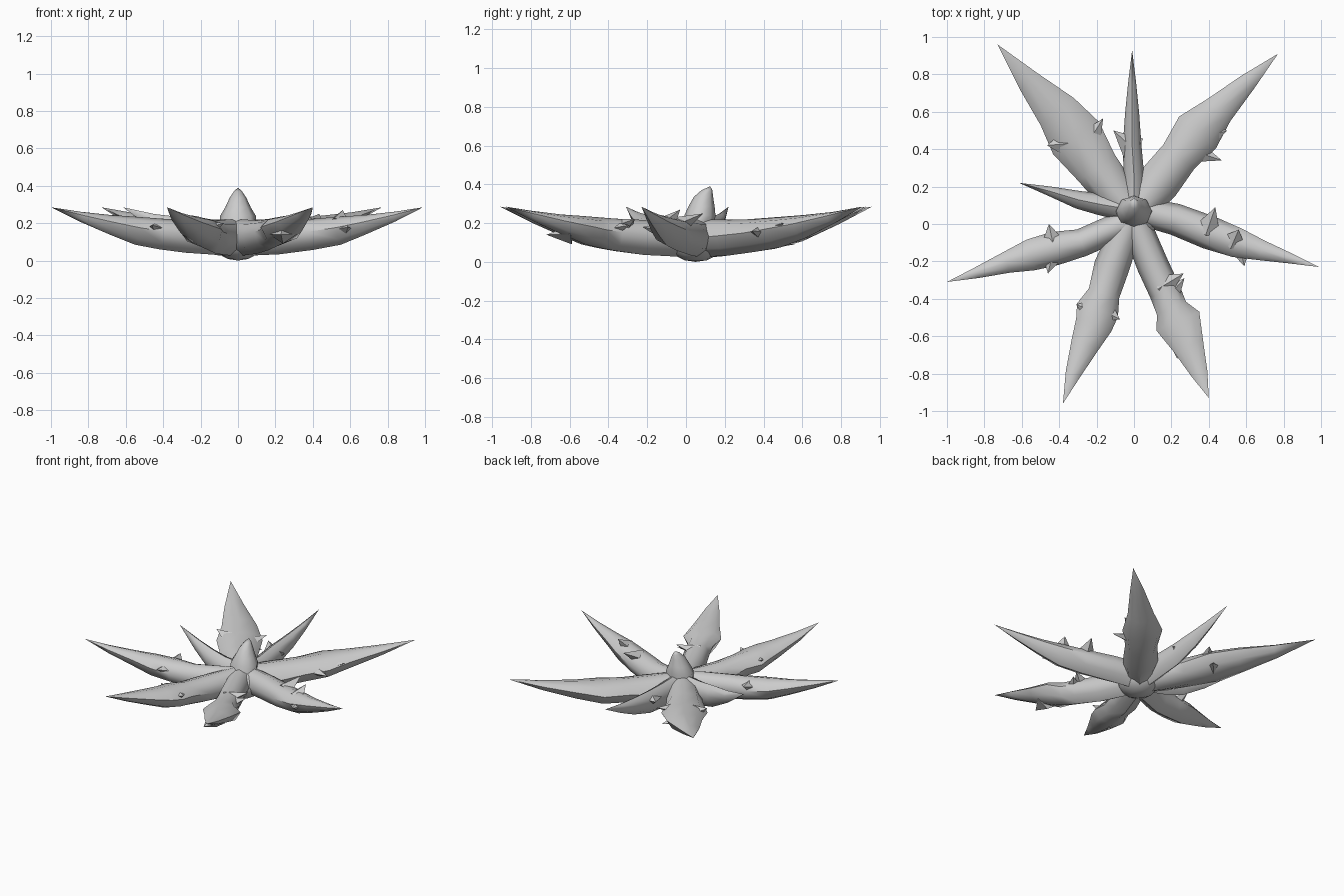
import bpy, bmesh, math
from mathutils import Vector

if "Cube" in bpy.data.objects:
    bpy.data.objects.remove(bpy.data.objects["Cube"])

grey = bpy.data.materials.new("pale grey")
grey.diffuse_color = (0.6, 0.6, 0.6, 1)
grey.use_nodes = True
grey.node_tree.nodes["Principled BSDF"].inputs["Base Color"].default_value = grey.diffuse_color

# leaf height profile: (fraction of length, underside z, upper side z)
PROFILE = [(0, .025, .22), (.15, .025, .22), (.27, .04, .215), (.42, .06, .225),
           (.55, .085, .235), (.7, .145, .245), (.85, .21, .262), (1, .28, .29)]


def heights(t):
    for a, b in zip(PROFILE, PROFILE[1:]):
        if t <= b[0]:
            f = (t - a[0]) / (b[0] - a[0])
            return a[1] + f * (b[1] - a[1]), a[2] + f * (b[2] - a[2])
    return PROFILE[-1][1:]


def loft(name, rings, tip):
    """Skin rings of points, ending in a single tip."""
    bm = bmesh.new()
    vs = [[bm.verts.new(p) for p in r] for r in rings]
    n = len(vs[0])
    for a, b in zip(vs, vs[1:]):
        for i in range(n):
            j = (i + 1) % n
            bm.faces.new((a[i], a[j], b[j], b[i]))
    end = bm.verts.new(tip)
    for i in range(n):
        bm.faces.new((vs[-1][i], vs[-1][(i + 1) % n], end))
    bm.faces.new(vs[0][::-1])
    bmesh.ops.recalc_face_normals(bm, faces=bm.faces)
    finish(name, bm)


def finish(name, bm):
    me = bpy.data.meshes.new(name)
    bm.to_mesh(me)
    bm.free()
    ob = bpy.data.objects.new(name, me)
    bpy.context.collection.objects.link(ob)
    me.materials.append(grey)
    bpy.ops.object.select_all(action='DESELECT')
    ob.select_set(True)
    bpy.context.view_layer.objects.active = ob
    bpy.ops.object.shade_smooth_by_angle(angle=math.radians(50))


def leaf(name, stations, tip, thorns=()):
    """stations: x, y, half width along the leaf; thorns: base xy, tip xyz."""
    tip = Vector(tip)
    pts = [Vector(s[:2]) for s in stations] + [tip]
    rings = []
    for i, (x, y, w) in enumerate(stations):
        d = (pts[i + 1] - pts[max(i - 1, 0)]).normalized()
        side = Vector((-d.y, d.x))
        t = Vector((x, y)).length / tip.length
        lo, hi = heights(t)
        h = hi - lo
        edge = lo + h * (.5 + .2 * t)              # edges rise towards the tip
        section = [(1, edge), (.66, hi - .12 * h), (0, hi), (-.66, hi - .12 * h),
                   (-1, edge), (-.72, lo + .2 * h), (0, lo), (.72, lo + .2 * h)]
        rings.append([(x + side.x * w * s, y + side.y * w * s, z) for s, z in section])
    loft(name, rings, (tip.x, tip.y, .285))
    # broad ragged thorns, sunk into the leaf edge
    for k, (bx, by, tx, ty, tz) in enumerate(thorns):
        end = Vector((tx, ty, tz))
        base = Vector((bx, by, .4 * tz + .085))
        d = (end - base).normalized()
        u = d.cross(Vector((0, 0, 1))).normalized()
        v = u.cross(d)
        ring = [base + u * .075 * math.cos(a) + v * .05 * math.sin(a)
                for a in (0, math.pi / 2, math.pi, 1.5 * math.pi)]
        loft(f"{name}_thorn_{k + 1}", [ring], end)


# eight radiating leaves
leaf("back_left_leaf",
     [(-.02, .06, .08), (-.10, .17, .11), (-.20, .30, .12), (-.31, .46, .15),
      (-.41, .60, .115), (-.56, .76, .065)], (-.73, .96),
     [(-.25, .43, -.165, .565, .2), (-.36, .43, -.465, .42, .22), (-.29, .46, -.2, .56, .09)])
leaf("back_leaf",
     [(0, .1, .07), (0, .25, .055), (-.01, .42, .05), (-.01, .6, .037), (-.01, .75, .022)],
     (-.01, .93), [(0, .4, -.11, .5, .2)])
leaf("back_right_leaf",
     [(.02, .08, .09), (.13, .22, .115), (.24, .36, .105), (.34, .49, .13),
      (.455, .61, .085), (.61, .76, .048)], (.77, .91),
     [(.29, .4, .47, .34, .16), (.35, .45, .50, .50, .2)])
leaf("right_leaf",
     [(.03, .07, .075), (.22, .025, .085), (.4, -.045, .09), (.55, -.10, .08),
      (.68, -.14, .055), (.84, -.185, .027)], (.99, -.23),
     [(.39, -.04, .435, .09, .25), (.56, -.1, .59, -.225, .18), (.53, -.1, .56, -.03, .27)])
leaf("front_right_leaf",
     [(.01, -.0, .08), (.10, -.22, .085), (.165, -.36, .085), (.20, -.45, .085),
      (.235, -.52, .125), (.29, -.65, .085), (.35, -.80, .045)], (.40, -.93),
     [(.14, -.34, .265, -.265, .22), (.17, -.4, .27, -.29, .19), (.24, -.59, .23, -.72, .14)])
leaf("front_left_leaf",
     [(-.03, .0, .08), (-.12, -.23, .095), (-.16, -.37, .085), (-.195, -.46, .115),
      (-.215, -.54, .1), (-.26, -.64, .078), (-.325, -.8, .042)], (-.38, -.96),
     [(-.21, -.47, -.31, -.43, .2), (-.17, -.46, -.075, -.51, .2), (-.24, -.54, -.31, -.59, .15)])
leaf("left_leaf",
     [(-.03, .01, .075), (-.28, -.10, .075), (-.42, -.13, .09), (-.55, -.165, .085),
      (-.68, -.205, .058), (-.84, -.26, .03)], (-1.0, -.31),
     [(-.43, -.12, -.455, .0, .21), (-.43, -.14, -.46, -.265, .19)])
leaf("short_left_leaf",
     [(-.03, .08, .07), (-.18, .105, .058), (-.30, .13, .048), (-.45, .175, .026)],
     (-.615, .22))

# swollen core where the leaves meet
bm = bmesh.new()
bmesh.ops.create_uvsphere(bm, u_segments=12, v_segments=8, radius=1)
for v in bm.verts:
    v.co = Vector((v.co.x * .14, v.co.y * .15 + .05, v.co.z * .11 + .11))
finish("core", bm)

# upright pointed bud, leaning to the back
bud = [(.17, .06, .10, .085), (.24, .072, .095, .08), (.285, .08, .068, .068),
       (.335, .09, .045, .05), (.37, .108, .022, .028)]
loft("centre_bud",
     [[(rx * math.cos(k * math.pi / 4), y + ry * math.sin(k * math.pi / 4), z) for k in range(8)]
      for z, y, rx, ry in bud], (0, .125, .39))
